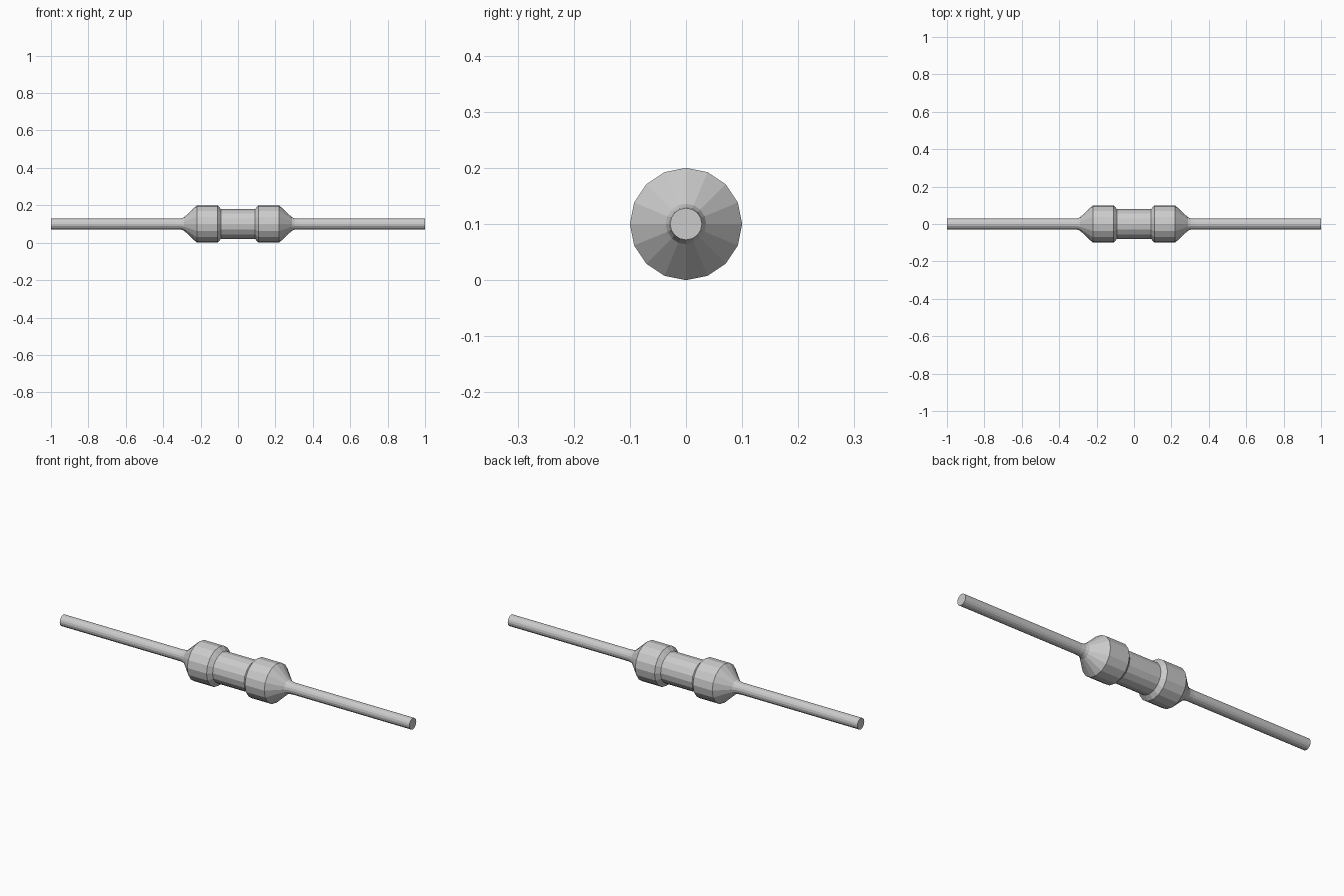
import bpy, bmesh
from math import sin, cos, pi

if "Cube" in bpy.data.objects:
    bpy.data.objects.remove(bpy.data.objects["Cube"])

AXIS_Z = 0.1


def lathe(name, profile, sides=16):
    """Revolve (x, radius) points around the x axis, with capped ends."""
    bm = bmesh.new()
    rings = [[bm.verts.new((x, r * cos(2 * pi * i / sides), r * sin(2 * pi * i / sides)))
              for i in range(sides)] for x, r in profile]
    for a, b in zip(rings, rings[1:]):
        for i in range(sides):
            j = (i + 1) % sides
            bm.faces.new((a[i], a[j], b[j], b[i]))
    bm.faces.new(rings[0])
    bm.faces.new(rings[-1])
    bmesh.ops.recalc_face_normals(bm, faces=bm.faces)
    mesh = bpy.data.meshes.new(name)
    bm.to_mesh(mesh)
    bm.free()
    obj = bpy.data.objects.new(name, mesh)
    obj.location.z = AXIS_Z
    bpy.context.collection.objects.link(obj)
    return obj


# One half of the outline: waist, stepped cap, cone, flared neck, wire lead
half = [(0.09, 0.079), (0.11, 0.1), (0.22, 0.1), (0.288, 0.036),
        (0.302, 0.0305), (0.325, 0.0285), (1.0, 0.0285)]

# Whole component as one continuous turned skin
lathe("resistor_body", [(-x, r) for x, r in reversed(half)] + half)
